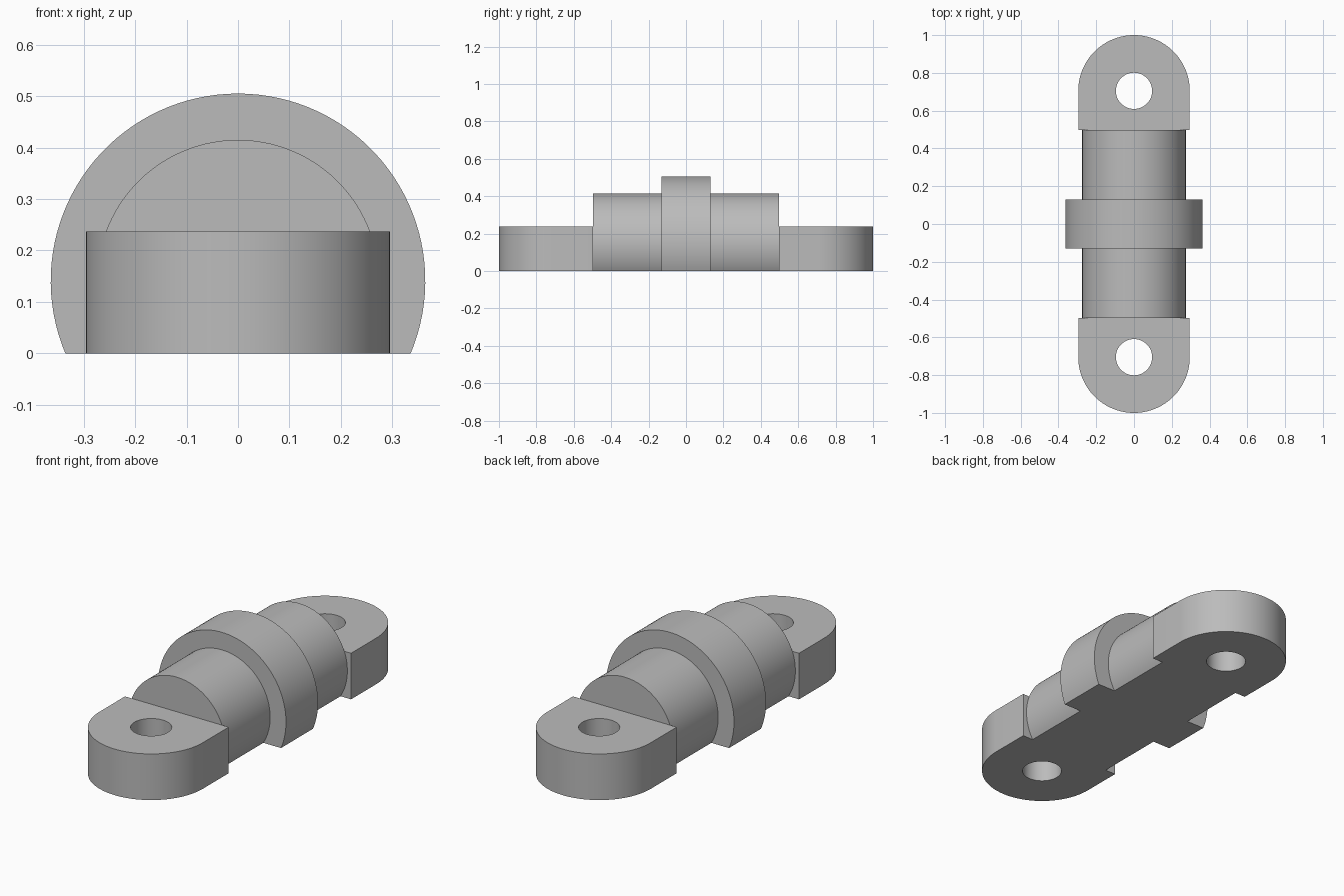
import bpy, bmesh, math
from math import sin, cos, pi

cube = bpy.data.objects.get("Cube")
if cube:
    bpy.data.objects.remove(cube)

GREY = (0.5, 0.5, 0.5, 1)
steel = bpy.data.materials.new("plain grey")
steel.use_nodes = True
steel.diffuse_color = GREY
steel.node_tree.nodes["Principled BSDF"].inputs["Base Color"].default_value = GREY

AXIS_Z = 0.141       # height of the barrel axis
BARREL_END = 0.497
COLLAR_HALF = 0.13


def arc(cx, cy, r, start, end, n):
    """Points along an arc, both ends included."""
    return [(cx + r * cos(start + (end - start) * i / n),
             cy + r * sin(start + (end - start) * i / n)) for i in range(n + 1)]


def extrude_loops(name, loops, to_3d, depth):
    """Fill flat loops (outline, then holes) and extrude them by a vector."""
    bm = bmesh.new()
    edges = []
    for loop in loops:
        verts = [bm.verts.new(to_3d(*p)) for p in loop]
        edges += [bm.edges.new((v, verts[i - 1])) for i, v in enumerate(verts)]
    bmesh.ops.triangle_fill(bm, edges=edges, use_beauty=True)
    result = bmesh.ops.extrude_face_region(bm, geom=bm.faces[:], use_keep_orig=True)
    moved = [g for g in result["geom"] if isinstance(g, bmesh.types.BMVert)]
    bmesh.ops.translate(bm, verts=moved, vec=depth)
    bmesh.ops.recalc_face_normals(bm, faces=bm.faces[:])
    bmesh.ops.dissolve_limit(bm, angle_limit=0.001, verts=[], edges=bm.edges[:])
    mesh = bpy.data.meshes.new(name)
    bm.to_mesh(mesh)
    bm.free()
    mesh.materials.append(steel)
    obj = bpy.data.objects.new(name, mesh)
    bpy.context.collection.objects.link(obj)
    bpy.ops.object.select_all(action='DESELECT')
    obj.select_set(True)
    bpy.context.view_layer.objects.active = obj
    bpy.ops.object.shade_smooth_by_angle(angle=math.radians(30))
    return obj


def flat_bottom_cylinder(name, r, y0, y1):
    """Cylinder along y, cut off flat at the ground."""
    dip = math.asin(AXIS_Z / r)
    outline = arc(0, AXIS_Z, r, -dip, pi + dip, 72)
    extrude_loops(name, [outline], lambda x, z: (x, y0, z), (0, y1 - y0, 0))


def lug(name, side):
    """Round-ended mounting tab with a vertical bolt hole."""
    r, cy = 0.295, 0.705
    outline = [(-r, BARREL_END), (r, BARREL_END)] + arc(0, cy, r, 0, pi, 48)
    hole = arc(0, cy, 0.096, 0, 2 * pi, 48)[:-1]
    extrude_loops(name, [outline, hole], lambda x, y: (x, side * y, 0), (0, 0, 0.237))


# Central collar, the barrel on both sides of it, and the end tabs
flat_bottom_cylinder("collar", 0.364, -COLLAR_HALF, COLLAR_HALF)
for side, label in ((-1, "front"), (1, "back")):
    y0, y1 = sorted((side * COLLAR_HALF, side * BARREL_END))
    flat_bottom_cylinder(label + "_barrel", 0.274, y0, y1)
    lug(label + "_mounting_lug", side)
